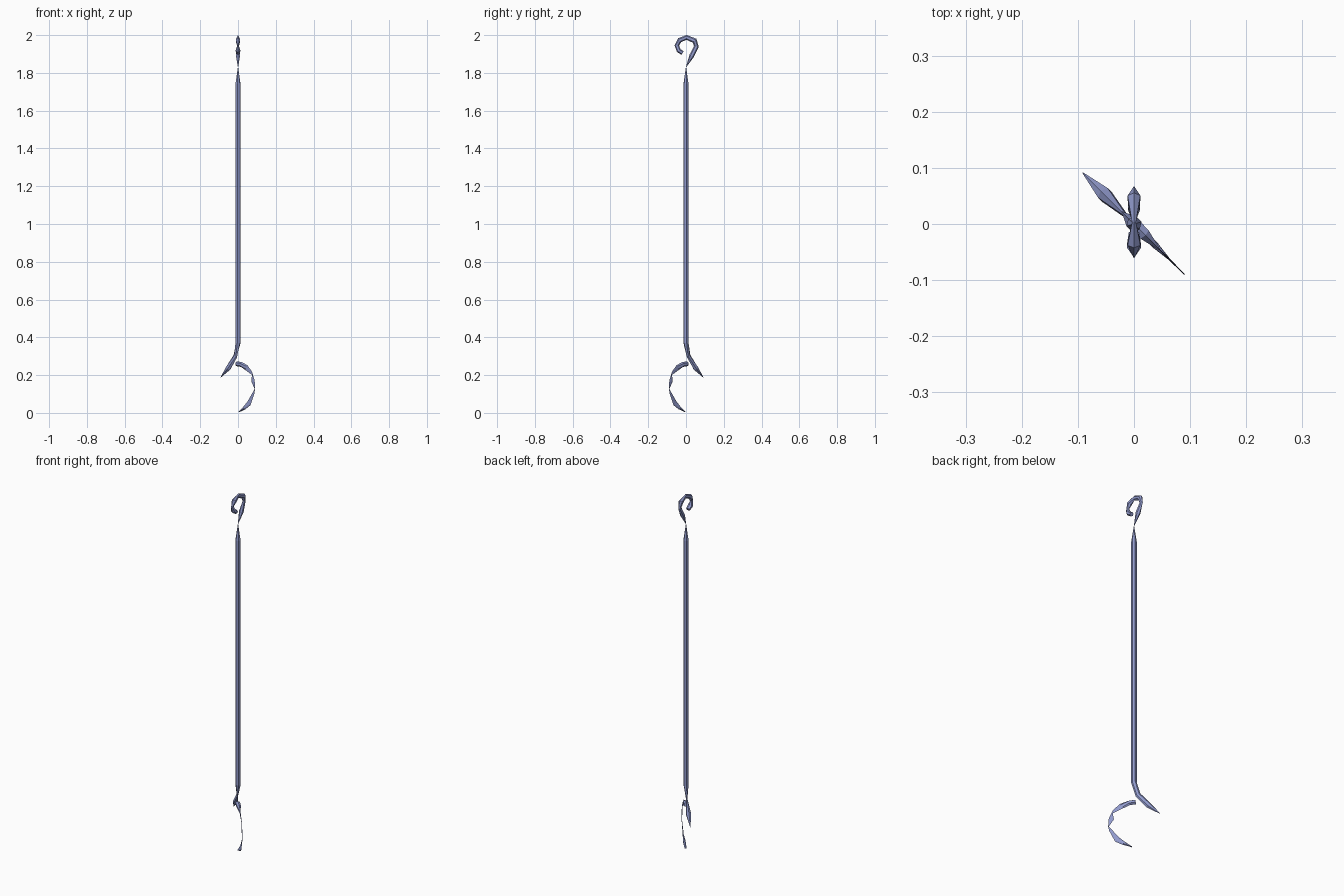
import bpy, bmesh, math
from mathutils import Vector

if "Cube" in bpy.data.objects:
    bpy.data.objects.remove(bpy.data.objects["Cube"])

SIDES = 6
steel = bpy.data.materials.new("blue_steel")
steel.diffuse_color = (0.28, 0.32, 0.60, 1)
steel.use_nodes = True
steel.node_tree.nodes["Principled BSDF"].inputs["Base Color"].default_value = steel.diffuse_color


def sweep(name, path, axis):
    """Flat-faced tube in a vertical plane.
    path: (distance along axis, z, half width in plane, half width across plane)"""
    u = Vector(axis).normalized()
    up = Vector((0, 0, 1))
    across = u.cross(up)
    pts = [u * p[0] + up * p[1] for p in path]
    bm = bmesh.new()
    rings = []
    for i, p in enumerate(path):
        t = (pts[min(i + 1, len(pts) - 1)] - pts[max(i - 1, 0)]).normalized()
        n = t.cross(across)
        ring = []
        for k in range(SIDES):
            a = 2 * math.pi * k / SIDES
            ring.append(bm.verts.new(pts[i] + n * p[2] * math.cos(a)
                                     + across * p[3] * math.sin(a)))
        rings.append(ring)
    for r, s in zip(rings, rings[1:]):
        for k in range(SIDES):
            j = (k + 1) % SIDES
            bm.faces.new((r[k], r[j], s[j], s[k]))
    bm.faces.new(rings[0][::-1])
    bm.faces.new(rings[-1])
    bmesh.ops.recalc_face_normals(bm, faces=bm.faces)
    mesh = bpy.data.meshes.new(name)
    bm.to_mesh(mesh)
    bm.free()
    mesh.materials.append(steel)
    obj = bpy.data.objects.new(name, mesh)
    bpy.context.collection.objects.link(obj)
    return obj


# Long shaft, pinched at the top, kicking out into the short prong
sweep("shaft_and_prong", [
    (0, 1.83, .0008, .0008), (0, 1.74, .014, .014), (0, 0.37, .014, .014),
    (.02, 0.30, .014, .003), (.073, 0.237, .015, .014),
    (.129, 0.188, .001, .001)], (-1, 1, 0))

# Hanging eye: open loop with alternating flattened sections
sweep("top_loop", [
    (0, 1.83, .0008, .0008), (.030, 1.89, .013, .012),
    (.055, 1.94, .013, .005), (.046, 1.97, .014, .013),
    (.003, 1.988, .013, .004), (-.034, 1.973, .013, .013),
    (-.049, 1.945, .012, .004), (-.038, 1.918, .012, .014),
    (-.018, 1.905, .011, .011)], (0, 1, 0))

# Curved hook: thin blades that narrow at each bend
sweep("lower_hook", [
    (-.008, .260, .013, .013), (.025, .256, .013, .012),
    (.062, .240, .015, .001),
    (.100, .212, .008, .001), (.108, .203, .003, .001),
    (.112, .170, .013, .001), (.126, .128, .002, .001),
    (.116, .105, .007, .001), (.082, .050, .015, .002),
    (.050, .028, .010, .007), (.010, .006, .001, .006)], (1, -1, 0))
